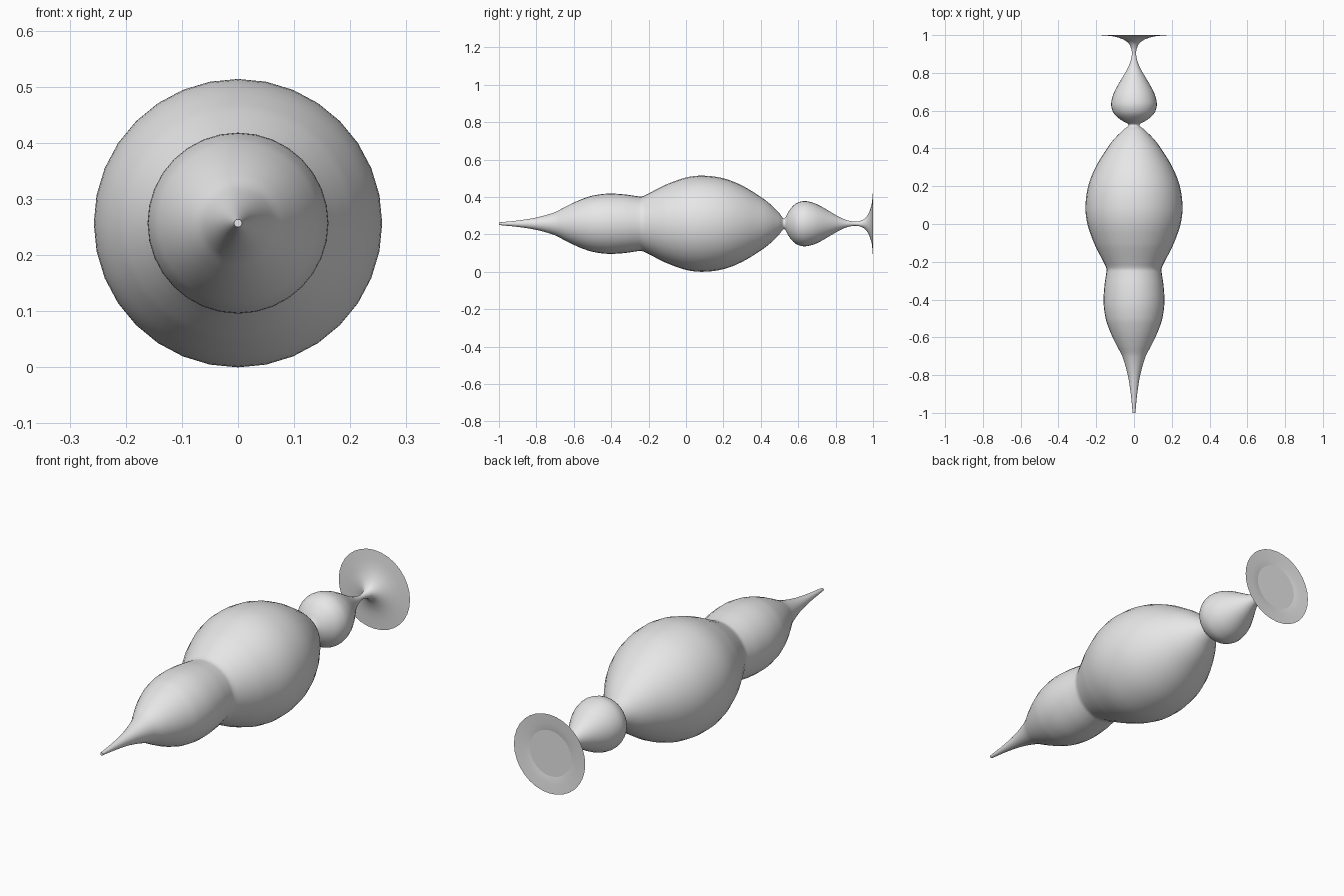
import bpy, bmesh, math

if "Cube" in bpy.data.objects:
    bpy.data.objects.remove(bpy.data.objects["Cube"])

SEGMENTS = 32
AXIS_Z = 0.257

grey = bpy.data.materials.new("light grey")
grey.diffuse_color = (0.8, 0.8, 0.8, 1)
grey.use_nodes = True
grey.node_tree.nodes["Principled BSDF"].inputs["Base Color"].default_value = grey.diffuse_color


def smooth_profile(points, steps=4):
    """Catmull-Rom through (y, radius) points, using distance-based tangents."""
    def slope(i):
        a, b = points[max(i - 1, 0)], points[min(i + 1, len(points) - 1)]
        return (b[1] - a[1]) / (b[0] - a[0])
    out = []
    for i in range(len(points) - 1):
        (y0, r0), (y1, r1) = points[i], points[i + 1]
        d = y1 - y0
        for k in range(steps):
            t = k / steps
            r = ((2*t**3 - 3*t**2 + 1) * r0 + (t**3 - 2*t**2 + t) * d * slope(i)
                 + (3*t**2 - 2*t**3) * r1 + (t**3 - t**2) * d * slope(i + 1))
            out.append((y0 + t * d, max(r, 0.006)))
    return out + [points[-1]]


def lathe(name, profile, cap_start=False):
    """Turn a profile around the long y axis."""
    bm = bmesh.new()
    rings = []
    for y, r in profile:
        rings.append([bm.verts.new((r * math.sin(2 * math.pi * s / SEGMENTS), y,
                                    AXIS_Z + r * math.cos(2 * math.pi * s / SEGMENTS)))
                      for s in range(SEGMENTS)])
    for a, b in zip(rings, rings[1:]):
        for s in range(SEGMENTS):
            n = (s + 1) % SEGMENTS
            bm.faces.new((a[s], b[s], b[n], a[n])).smooth = True
    if cap_start:
        bm.faces.new(rings[0])
    bmesh.ops.recalc_face_normals(bm, faces=bm.faces)
    return finish(name, bm)


def finish(name, bm):
    mesh = bpy.data.meshes.new(name)
    bm.to_mesh(mesh)
    bm.free()
    mesh.materials.append(grey)
    obj = bpy.data.objects.new(name, mesh)
    bpy.context.collection.objects.link(obj)
    return obj


# Pointed tip, waisted body, narrow neck and bulb, down to the thin stem
spindle = [(-1, .007), (-.9, .017), (-.8, .033), (-.7, .062), (-.65, .088),
           (-.6, .113), (-.55, .134), (-.5, .15), (-.42, .161), (-.33, .157),
           (-.26, .147), (-.235, .146), (-.2, .162), (-.15, .188), (-.1, .212),
           (0, .247), (.09, .257), (.2, .243), (.3, .204), (.4, .143),
           (.45, .105), (.5, .055), (.525, .028), (.55, .068), (.575, .098),
           (.6, .114), (.635, .121), (.68, .112), (.72, .094), (.77, .065),
           (.82, .036), (.86, .019), (.9, .011), (.925, .013)]
# Stem opening into a thin flared disc
flare = [(.95, .023), (.965, .037), (.978, .058), (.987, .083),
         (.993, .106), (.997, .14), (1.0, .183)]
lathe("turned_body", smooth_profile(spindle) + flare, cap_start=True)

# Flat plate closing the hollow behind the flared disc
bm = bmesh.new()
disc = [bm.verts.new((.106 * math.sin(2 * math.pi * s / SEGMENTS), .9935,
                      AXIS_Z + .106 * math.cos(2 * math.pi * s / SEGMENTS)))
        for s in range(SEGMENTS)]
face = bm.faces.new(disc)
face.normal_update()
if face.normal.y < 0:
    face.normal_flip()
finish("base_plate", bm)
